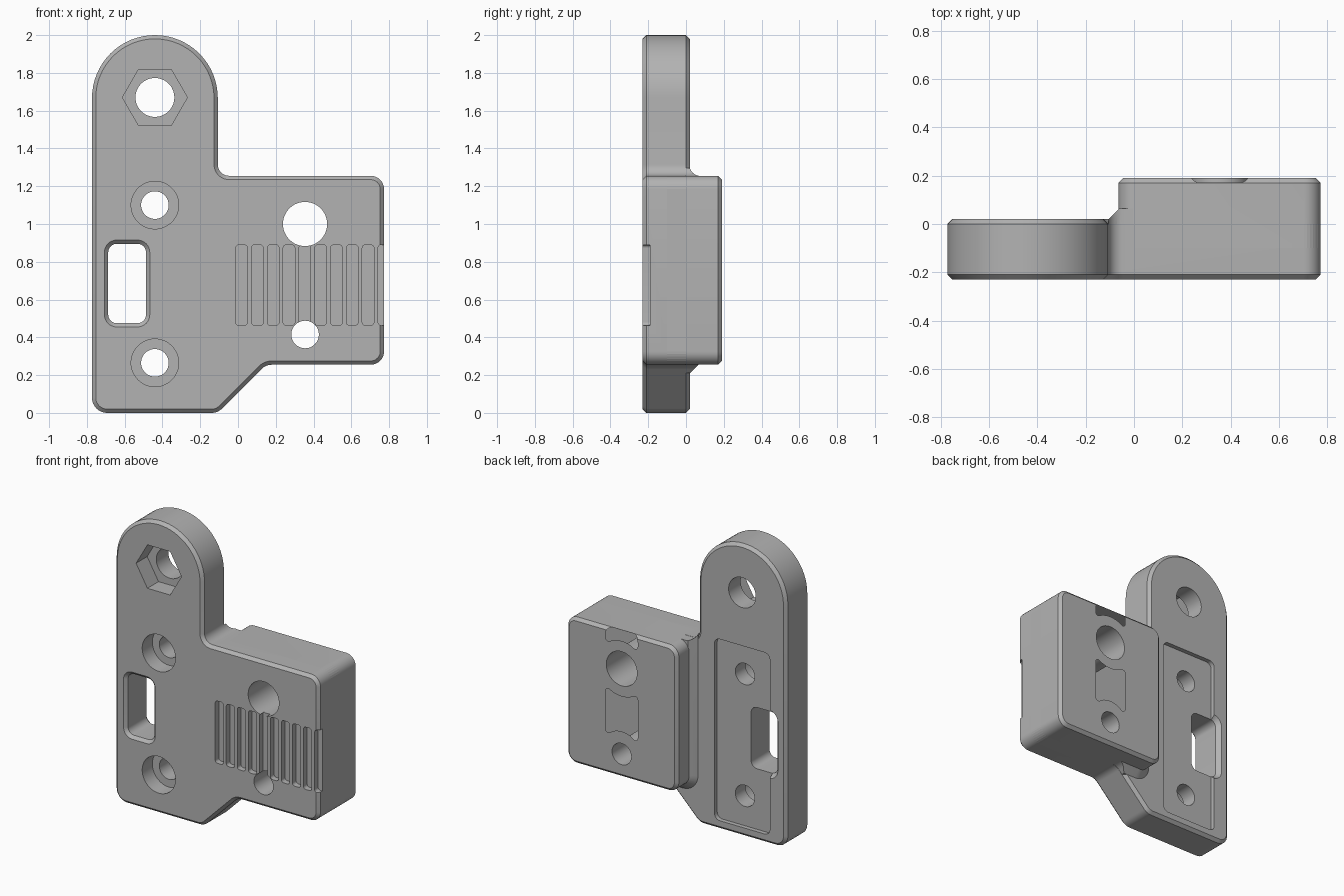
import bpy, bmesh, math
from mathutils import Vector

if "Cube" in bpy.data.objects:
    bpy.data.objects.remove(bpy.data.objects["Cube"], do_unlink=True)

grey = bpy.data.materials.new("plain_grey")
grey.use_nodes = True
colour = (0.45, 0.45, 0.45, 1)
grey.diffuse_color = colour
grey.node_tree.nodes["Principled BSDF"].inputs["Base Color"].default_value = colour


def rounded(corners, steps=8):
    """Counter-clockwise outline from (x, z, radius) corners, each one filleted."""
    out = []
    for i, (x, z, r) in enumerate(corners):
        p = Vector((x, z))
        if r == 0:
            out.append(p)
            continue
        a = (Vector(corners[i - 1][:2]) - p).normalized()
        b = (Vector(corners[(i + 1) % len(corners)][:2]) - p).normalized()
        half = a.angle(b) / 2
        centre = p + (a + b).normalized() * (r / math.sin(half))
        start = p + a * (r / math.tan(half)) - centre
        end = p + b * (r / math.tan(half)) - centre
        sweep = math.atan2(start.x * end.y - start.y * end.x, start.dot(end))
        for k in range(steps + 1):
            t = sweep * k / steps
            c, s = math.cos(t), math.sin(t)
            out.append(centre + Vector((start.x * c - start.y * s, start.x * s + start.y * c)))
    return out


def rect(x0, x1, z0, z1, r):
    return rounded([(x0, z0, r), (x1, z0, r), (x1, z1, r), (x0, z1, r)])


def circle(x, z, r, n=48):
    return [Vector((x + r * math.cos(2 * math.pi * k / n), z + r * math.sin(2 * math.pi * k / n)))
            for k in range(n)]


def inset(pts, d):
    """Move an outline inwards by d, mitred at each point."""
    out = []
    for i, p in enumerate(pts):
        e1 = (p - pts[i - 1]).normalized()
        e2 = (pts[(i + 1) % len(pts)] - p).normalized()
        n1, n2 = Vector((-e1.y, e1.x)), Vector((-e2.y, e2.x))
        out.append(p + (n1 + n2) * (d / (1 + n1.dot(n2))))
    return out


def prism(name, pts, rings):
    """Stack the outline along y; each ring is (y, inset)."""
    bm = bmesh.new()
    loops = [[bm.verts.new((q.x, y, q.y)) for q in inset(pts, d)] for y, d in rings]
    n = len(pts)
    for a, b in zip(loops, loops[1:]):
        for i in range(n):
            j = (i + 1) % n
            bm.faces.new((a[i], a[j], b[j], b[i]))
    bm.faces.new(loops[0][::-1])
    bm.faces.new(loops[-1])
    bmesh.ops.recalc_face_normals(bm, faces=bm.faces)
    mesh = bpy.data.meshes.new(name)
    bm.to_mesh(mesh)
    bm.free()
    ob = bpy.data.objects.new(name, mesh)
    bpy.context.collection.objects.link(ob)
    mesh.materials.append(grey)
    return ob


def combine(target, other, operation):
    mod = target.modifiers.new(operation, "BOOLEAN")
    mod.operation, mod.object, mod.solver = operation, other, "EXACT"
    bpy.context.view_layer.objects.active = target
    bpy.ops.object.modifier_apply(modifier=mod.name)
    bpy.data.objects.remove(other, do_unlink=True)


FRONT, BACK, REAR, CH = -0.23, 0.02, 0.19, 0.02
HX, BX = -0.44, 0.355          # hole columns of the arm and of the block

# Plate outline with a round-topped arm
R = 0.333
arch = [(HX + R * math.cos(math.pi * k / 32), 1.667 + R * math.sin(math.pi * k / 32), 0)
        for k in range(33)]
outline = rounded([(HX - R, 0, 0.08), (-0.107, 0, 0.08), (0.147, 0.255, 0.08),
                   (0.773, 0.255, 0.07), (0.773, 1.255, 0.07), (-0.107, 1.255, 0.06)] + arch)
body = prism("bracket_body", outline, [(FRONT, CH), (FRONT + CH, 0), (BACK - CH, 0), (BACK, CH)])

# Sloped step between the plate and the block
step = prism("step", rect(-0.06, 0.4, 0.255, 1.45, 0.07), [(-0.05, -0.045), (BACK, -0.045), (0.065, 0)])
combine(step, prism("step_clip", outline, [(-0.15, 0.001), (0.3, 0.001)]), "INTERSECT")
combine(body, step, "UNION")

# Thick block
block = prism("block", rect(-0.065, 0.773, 0.255, 1.255, 0.07),
              [(-0.1, 0), (REAR - CH, 0), (REAR, CH)])
combine(body, block, "UNION")


# Locating tabs on the rear of the block, hollowed around the holes
def arc(z, r, sign):
    return [(BX - sign * x, z + sign * math.sqrt(r * r - x * x), 0)
            for x in [0.07 * k / 5 for k in range(-5, 6)]]


W = 0.122
lower_tab = [(BX - W, 0.515, 0.02)] + arc(0.415, 0.155, 1)[::-1] + [(BX + W, 0.515, 0.02),
             (BX + W, 0.85, 0.02)] + arc(1.0, 0.19, -1)[::-1] + [(BX - W, 0.85, 0.02)]
upper_tab = [(BX - W, 1.147, 0.02)] + arc(1.0, 0.19, 1)[::-1] + [(BX + W, 1.147, 0.02),
             (BX + W, 1.254, 0.04), (BX - W, 1.254, 0.04)]
for pts in (lower_tab, upper_tab):
    combine(body, prism("tab", rounded(pts, 5), [(0.1, 0), (0.23, 0)]), "UNION")


def cut(pts, *rings):
    combine(body, prism("cutter", pts, rings), "DIFFERENCE")


# Shallow pocket on the back of the arm
cut(rect(-0.65, -0.23, 0.06, 1.305, 0.04), (BACK - 0.03, 0), (0.05, 0))

# Through holes
for x, z, r in ((HX, 1.67, 0.103), (HX, 1.1, 0.073), (HX, 0.265, 0.073),
                (BX, 1.0, 0.117), (BX, 0.415, 0.073)):
    cut(circle(x, z, r), (-0.5, 0), (0.5, 0))

# Nut pocket and screw head recesses
cut(circle(HX, 1.67, 0.172, 6), (-0.3, 0), (-0.11, 0))
for z in (1.1, 0.265):
    cut(circle(HX, z, 0.126), (-0.3, 0), (-0.12, 0))

# Window slot, flared at both ends
cut(rect(-0.687, -0.487, 0.475, 0.895, 0.045),
    (-0.25, -0.04), (-0.21, 0), (-0.01, 0), (0.04, -0.04))

# Row of grip grooves
for k in range(10):
    x = -0.012 + k * 0.0837
    cut(rect(x, x + 0.062, 0.463, 0.89, 0.018), (-0.3, 0), (-0.19, 0))

# Smooth the rounds, keep the edges crisp
bpy.ops.object.select_all(action="DESELECT")
body.select_set(True)
bpy.context.view_layer.objects.active = body
bpy.ops.object.shade_smooth_by_angle(angle=math.radians(28))
